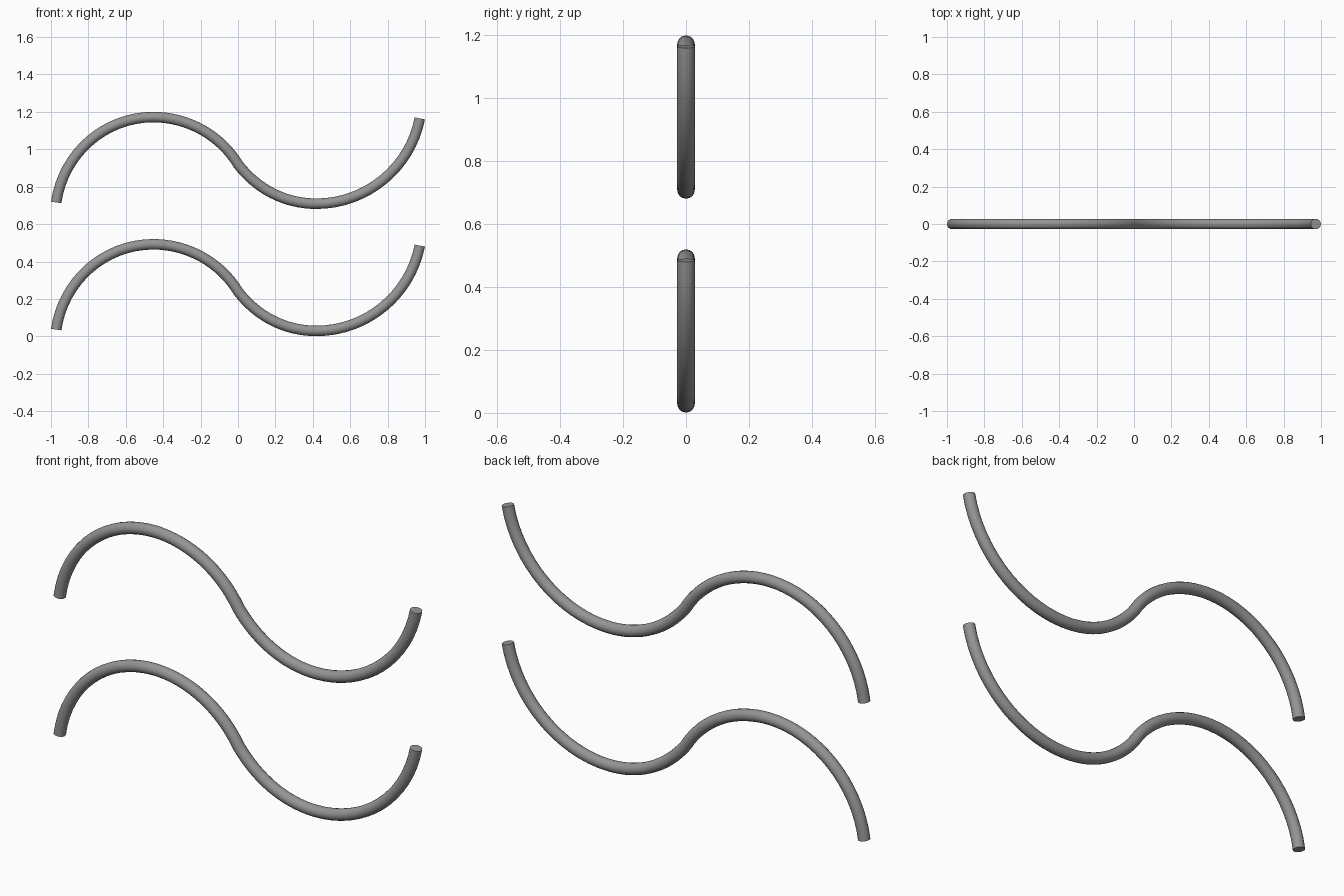
import bpy
from math import cos, sin, tan, radians
from mathutils import Vector

cube = bpy.data.objects.get("Cube")
if cube:
    bpy.data.objects.remove(cube, do_unlink=True)

TUBE_RADIUS = 0.028
SPACING = 0.68

grey = bpy.data.materials.new("Mid grey")
grey.use_nodes = True
colour = (0.3, 0.3, 0.3, 1)
grey.diffuse_color = colour
grey.node_tree.nodes["Principled BSDF"].inputs["Base Color"].default_value = colour

# Arcs of the wave: start, end, start and end heading in degrees, radius
ARCS = [
    ((-0.972, 0.036), (-0.453, 0.492), 82, 0, 0.526),
    ((-0.453, 0.492), (0.002, 0.237), 0, -59, 0.526),
    ((0.002, 0.237), (0.420, 0.029), -52, 0, 0.545),
    ((0.420, 0.029), (0.972, 0.485), 0, 79, 0.56),
]


def heading(angle):
    return Vector((cos(radians(angle)), 0, sin(radians(angle))))


def make_wave(name, height):
    curve = bpy.data.curves.new(name, "CURVE")
    curve.dimensions = "3D"
    curve.resolution_u = 16
    curve.bevel_depth = TUBE_RADIUS
    curve.bevel_resolution = 6
    curve.use_fill_caps = True
    spline = curve.splines.new("BEZIER")
    spline.bezier_points.add(len(ARCS))
    points = spline.bezier_points
    for p in points:
        p.handle_left_type = p.handle_right_type = "FREE"
    for i, (start, end, a0, a1, radius) in enumerate(ARCS):
        a = Vector((start[0], 0, start[1]))
        b = Vector((end[0], 0, end[1]))
        reach = 4 / 3 * tan(radians(abs(a1 - a0)) / 4) * radius
        points[i].co = a
        points[i].handle_right = a + heading(a0) * reach
        points[i + 1].co = b
        points[i + 1].handle_left = b - heading(a1) * reach
    # Outer handles of the two free ends
    points[0].handle_left = points[0].co * 2 - points[0].handle_right
    points[-1].handle_right = points[-1].co * 2 - points[-1].handle_left
    curve.materials.append(grey)

    # Turn the swept tube into a smooth mesh with sharp end caps
    obj = bpy.data.objects.new(name, curve)
    obj.location.z = height
    bpy.context.collection.objects.link(obj)
    bpy.ops.object.select_all(action="DESELECT")
    obj.select_set(True)
    bpy.context.view_layer.objects.active = obj
    bpy.ops.object.convert(target="MESH")
    bpy.ops.object.shade_smooth_by_angle(angle=radians(35))


make_wave("lower_wave_tube", 0)
make_wave("upper_wave_tube", SPACING)
